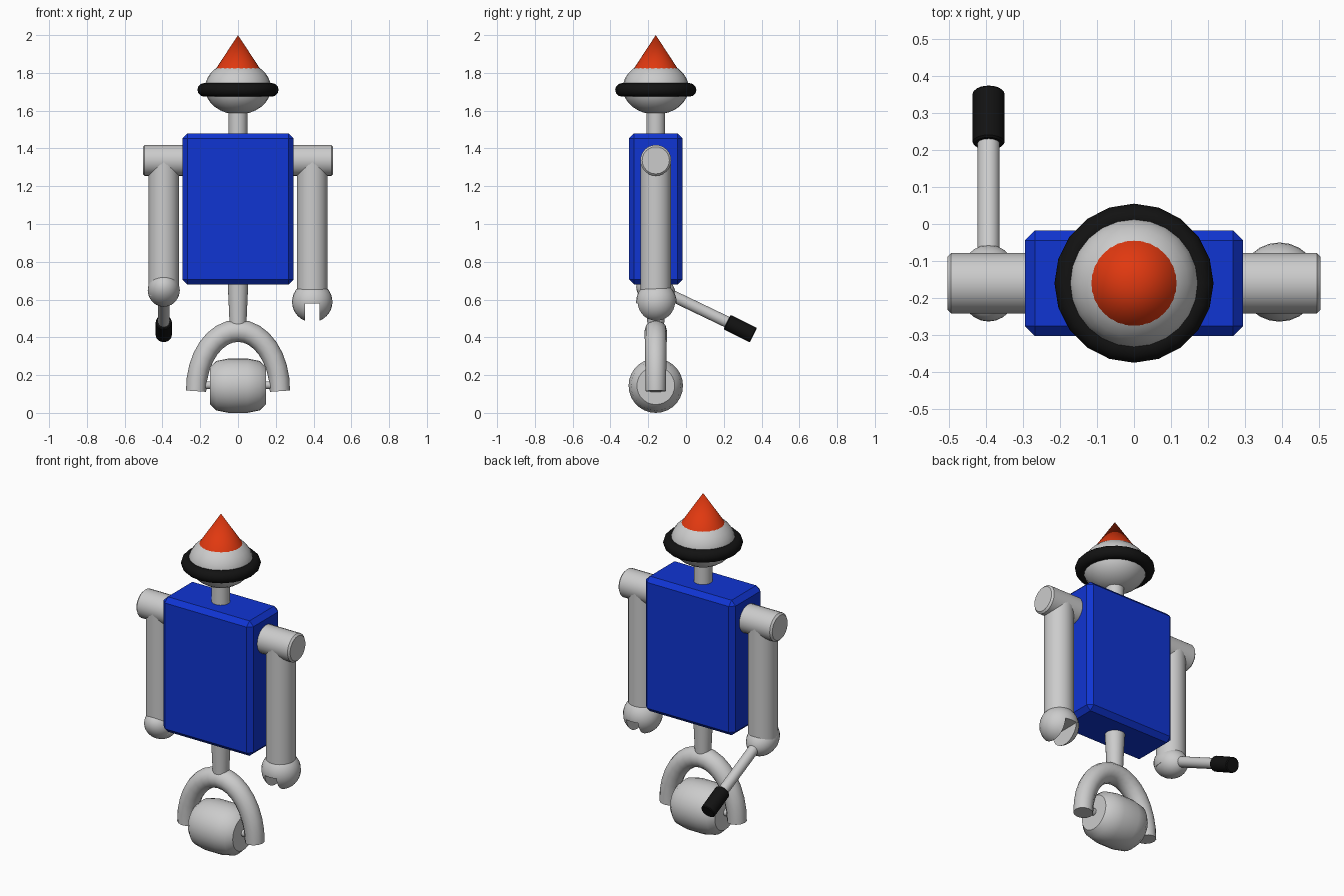
import bpy, math
from mathutils import Vector

if "Cube" in bpy.data.objects:
    bpy.data.objects.remove(bpy.data.objects["Cube"])

Y = -0.16  # depth of the robot's centre line


def material(name, rgb):
    m = bpy.data.materials.new(name)
    m.diffuse_color = (*rgb, 1)
    m.use_nodes = True
    m.node_tree.nodes["Principled BSDF"].inputs["Base Color"].default_value = m.diffuse_color
    return m


BLUE = material("blue paint", (0.005, 0.035, 0.65))
BLACK = material("black rubber", (0.006, 0.006, 0.006))
ORANGE = material("orange paint", (0.75, 0.04, 0.005))
LIGHT = material("light metal", (0.6, 0.6, 0.6))


def finish(name, mat=None, bevel=0.0, smooth=True):
    ob = bpy.context.object
    ob.name = name
    if mat:
        ob.data.materials.append(mat)
    bpy.ops.object.transform_apply(location=False, rotation=False, scale=True)
    if smooth:
        bpy.ops.object.shade_smooth_by_angle(angle=math.radians(35))
    if bevel:
        b = ob.modifiers.new("bevel", "BEVEL")
        b.width, b.segments = bevel, 1
        b.limit_method, b.angle_limit = "ANGLE", math.radians(40)
    return ob


def rod(name, a, b, r1, r2=None, mat=None, bevel=0.0, sides=24):
    """Round bar (or cone) running from point a to point b."""
    a, b = Vector(a), Vector(b)
    d = b - a
    bpy.ops.mesh.primitive_cone_add(
        vertices=sides, radius1=r1, radius2=r1 if r2 is None else r2, depth=d.length,
        location=(a + b) / 2, rotation=d.to_track_quat("Z", "Y").to_euler())
    return finish(name, mat, bevel)


def ball(name, loc, size, rot=(0, 0, 0)):
    bpy.ops.mesh.primitive_uv_sphere_add(segments=24, ring_count=16, radius=1,
                                         location=loc, rotation=rot)
    bpy.context.object.scale = size
    return finish(name)


def box(name, loc, size, mat=None, bevel=0.0):
    bpy.ops.mesh.primitive_cube_add(size=1, location=loc)
    bpy.context.object.scale = size
    return finish(name, mat, bevel, smooth=False)


# torso, neck and waist
box("torso", (0, Y, 1.08), (0.59, 0.285, 0.80), BLUE, 0.027)
rod("neck", (0, Y, 1.45), (0, Y, 1.62), 0.05)
rod("waist", (0, Y, 0.46), (0, Y, 0.70), 0.044, 0.055)

# head with brim and pointed hat
ball("head", (0, Y, 1.72), (0.175, 0.175, 0.14))
bpy.ops.mesh.primitive_torus_add(location=(0, Y, 1.71), major_radius=0.179, minor_radius=0.036,
                                 major_segments=20, minor_segments=12)
finish("head_ring", BLACK)
rod("hat", (0, Y, 1.82), (0, Y, 2.0), 0.118, 0, ORANGE, sides=32)

# shoulders and arms
for side, s in (("left", 1), ("right", -1)):
    rod(side + "_shoulder", (s * 0.27, Y, 1.337), (s * 0.504, Y, 1.337), 0.082, bevel=0.01)
    rod(side + "_arm", (s * 0.393, Y, 0.62), (s * 0.393, Y, 1.33), 0.081)

# slotted hand
hand = ball("claw_hand", (0.393, Y + 0.003, 0.588), (0.107, 0.107, 0.107))
cutter = box("claw_cutter", (0.393, Y, 0.48), (0.076, 0.4, 0.2))
cutter.hide_render = True
cutter.hide_set(True)
cut = hand.modifiers.new("slot", "BOOLEAN")
cut.operation, cut.object, cut.solver = "DIFFERENCE", cutter, "EXACT"

# hand holding a stick with a grip
tilt = math.atan(0.48)
ball("stick_hand", (-0.393, Y, 0.65), (0.085, 0.108, 0.083), (-tilt, 0, 0))
rod("stick", (-0.393, Y, 0.662), (-0.393, 0.23, 0.475), 0.03, mat=LIGHT)
rod("stick_grip", (-0.393, 0.217, 0.481), (-0.393, 0.357, 0.411), 0.043, mat=BLACK, bevel=0.005, sides=20)

# wheel fork: half-ellipse tube
curve = bpy.data.curves.new("wheel_fork", "CURVE")
curve.dimensions = "3D"
curve.bevel_depth, curve.bevel_resolution, curve.use_fill_caps = 0.058, 4, True
spline = curve.splines.new("POLY")
N = 16
spline.points.add(N)
for i, p in enumerate(spline.points):
    t = math.pi * i / N
    p.co = (0.222 * math.cos(t), Y, 0.115 + 0.32 * math.sin(t), 1)
    p.radius = 0.92 + 0.1 * math.sin(t)
fork = bpy.data.objects.new("wheel_fork", curve)
bpy.context.collection.objects.link(fork)
bpy.context.view_layer.objects.active = fork
bpy.ops.object.select_all(action="DESELECT")
fork.select_set(True)
bpy.ops.object.convert(target="MESH")
bpy.ops.object.shade_smooth_by_angle(angle=math.radians(40))

# barrel wheel, lathed around the x axis
profile = [(-0.147, 0.1), (-0.115, 0.131), (-0.05, 0.144), (0.05, 0.144), (0.115, 0.131), (0.147, 0.1)]
S = 28
verts = [(x, r * math.cos(2 * math.pi * k / S), r * math.sin(2 * math.pi * k / S))
         for x, r in profile for k in range(S)]
faces = [(j * S + k, (j + 1) * S + k, (j + 1) * S + (k + 1) % S, j * S + (k + 1) % S)
         for j in range(len(profile) - 1) for k in range(S)]
last = (len(profile) - 1) * S
faces += [tuple(range(S)), tuple(range(last + S - 1, last - 1, -1))]
mesh = bpy.data.meshes.new("wheel")
mesh.from_pydata(verts, [], faces)
mesh.flip_normals()
wheel = bpy.data.objects.new("wheel", mesh)
wheel.location = (0, Y, 0.144)
bpy.context.collection.objects.link(wheel)
bpy.ops.object.select_all(action="DESELECT")
bpy.context.view_layer.objects.active = wheel
wheel.select_set(True)
bpy.ops.object.shade_smooth_by_angle(angle=math.radians(35))
rod("axle", (-0.22, Y, 0.147), (0.22, Y, 0.147), 0.02, sides=16)
